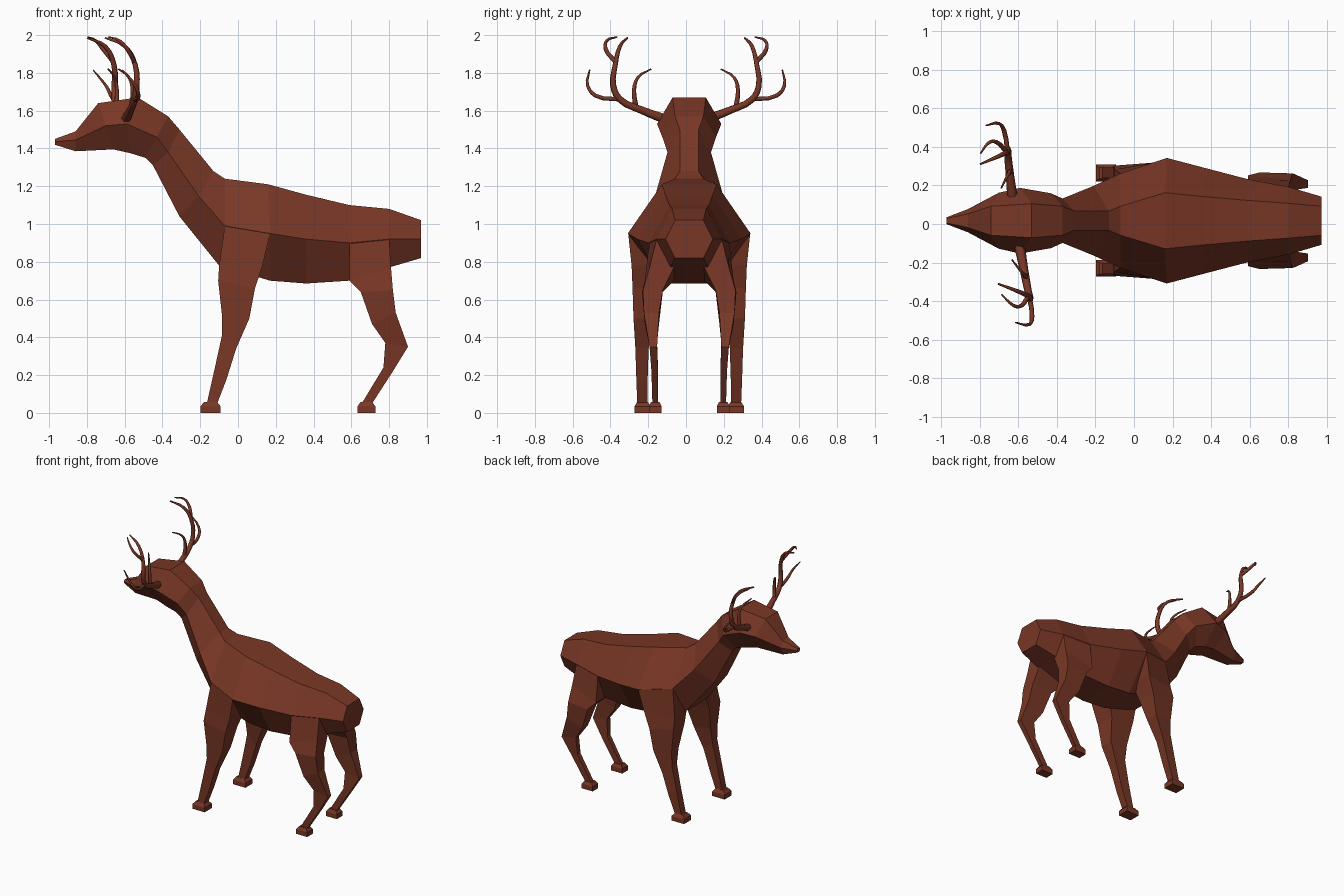
import bpy, bmesh

CY = 0.017  # centre line of the animal

coat = bpy.data.materials.new("rust brown")
coat.diffuse_color = (0.19, 0.038, 0.019, 1)


def loft(name, rings):
    """Skin a list of closed rings and cap both ends."""
    bm = bmesh.new()
    loops = [[bm.verts.new(p) for p in r] for r in rings]
    n = len(loops[0])
    for a, b in zip(loops, loops[1:]):
        for i in range(n):
            j = (i + 1) % n
            bm.faces.new((a[i], a[j], b[j], b[i]))
    bm.faces.new(loops[0][::-1])
    bm.faces.new(loops[-1])
    bmesh.ops.recalc_face_normals(bm, faces=bm.faces)
    me = bpy.data.meshes.new(name)
    bm.to_mesh(me)
    bm.free()
    me.materials.append(coat)
    ob = bpy.data.objects.new(name, me)
    bpy.context.collection.objects.link(ob)
    return ob


# Body, neck and head: (x, z, half width) for back, flank and underside
SECTIONS = [
    ((-0.97, 1.45, 0.012), (-0.97, 1.435, 0.018), (-0.97, 1.42, 0.012)),
    ((-0.86, 1.49, 0.035), (-0.86, 1.445, 0.06), (-0.86, 1.385, 0.035)),
    ((-0.74, 1.64, 0.075), (-0.70, 1.52, 0.145), (-0.66, 1.395, 0.06)),
    ((-0.53, 1.67, 0.088), (-0.59, 1.53, 0.17), (-0.57, 1.375, 0.075)),
    ((-0.37, 1.57, 0.075), (-0.43, 1.46, 0.142), (-0.49, 1.35, 0.07)),
    ((-0.31, 1.50, 0.05), (-0.37, 1.38, 0.115), (-0.45, 1.31, 0.06)),
    ((-0.13, 1.28, 0.05), (-0.21, 1.15, 0.18), (-0.31, 1.04, 0.08)),
    ((-0.07, 1.24, 0.075), (-0.07, 0.99, 0.245), (-0.10, 0.78, 0.13)),
    ((0.16, 1.21, 0.145), (0.17, 0.95, 0.325), (0.17, 0.70, 0.135)),
    ((0.36, 1.155, 0.125), (0.36, 0.92, 0.275), (0.36, 0.685, 0.135)),
    ((0.59, 1.10, 0.105), (0.59, 0.90, 0.215), (0.59, 0.70, 0.125)),
    ((0.80, 1.08, 0.09), (0.80, 0.92, 0.175), (0.80, 0.77, 0.10)),
    ((0.97, 1.02, 0.075), (0.97, 0.92, 0.125), (0.97, 0.82, 0.075)),
]
rings = []
for t, m, b in SECTIONS:
    rings.append([(x, CY + w, z) for x, z, w in (t, m, b)] +
                 [(x, CY - w, z) for x, z, w in (b, m, t)])
loft("body", rings)

# Legs: front edge (x, z), back edge (x, z), outer front, outer back, inner
FRONT = [
    ((-0.07, 0.99), (0.17, 0.95), 0.243, 0.323, 0.10),
    ((-0.10, 0.78), (0.13, 0.78), 0.265, 0.305, 0.12),
    ((-0.105, 0.70), (0.09, 0.66), 0.285, 0.30, 0.15),
    ((-0.085, 0.52), (0.06, 0.50), 0.28, 0.295, 0.195),
    ((-0.085, 0.41), (-0.01, 0.34), 0.275, 0.285, 0.215),
    ((-0.12, 0.25), (-0.06, 0.18), 0.275, 0.28, 0.22),
    ((-0.165, 0.05), (-0.11, 0.05), 0.275, 0.275, 0.22),
]
HIND = [
    ((0.59, 0.90), (0.80, 0.92), 0.212, 0.173, 0.05),
    ((0.59, 0.70), (0.81, 0.77), 0.235, 0.21, 0.08),
    ((0.65, 0.64), (0.82, 0.65), 0.25, 0.245, 0.14),
    ((0.71, 0.47), (0.835, 0.53), 0.235, 0.24, 0.16),
    ((0.78, 0.37), (0.90, 0.35), 0.21, 0.21, 0.17),
    ((0.77, 0.24), (0.82, 0.22), 0.20, 0.20, 0.165),
    ((0.655, 0.05), (0.71, 0.05), 0.195, 0.195, 0.165),
]
# Hooves: centre x, centre y, half length, half width
HOOVES = {"front": (-0.145, 0.247, 0.053, 0.043), "hind": (0.68, 0.18, 0.047, 0.034)}

for side, s in (("left", -1), ("right", 1)):
    for name, leg in (("front", FRONT), ("hind", HIND)):
        loft(f"{name}_leg_{side}", [
            [(f[0], CY + s * of, f[1]), (b[0], CY + s * ob, b[1]),
             (b[0], CY + s * inn, b[1]), (f[0], CY + s * inn, f[1])]
            for f, b, of, ob, inn in leg])
        cx, cy, hl, hw = HOOVES[name]
        loft(f"{name}_hoof_{side}", [
            [(cx + i * hl * k, CY + s * cy + j * hw * k, z)
             for i, j in ((-1, -1), (1, -1), (1, 1), (-1, 1))]
            for z, k in ((0, 1), (0.035, 1), (0.058, 0.65))])

# Antler branches: (x, y, z, radius)
BRANCHES = {
    "beam": [(-0.61, 0.11, 1.555, .028), (-0.605, 0.24, 1.605, .022), (-0.60, 0.35, 1.66, .019),
             (-0.595, 0.385, 1.73, .017), (-0.60, 0.375, 1.84, .014), (-0.65, 0.35, 1.94, .011),
             (-0.75, 0.31, 1.985, .005)],
    "fork": [(-0.605, 0.375, 1.86, .012), (-0.65, 0.425, 1.925, .011),
             (-0.69, 0.42, 1.97, .008), (-0.74, 0.365, 1.99, .004)],
    "outer_tine": [(-0.60, 0.35, 1.66, .013), (-0.60, 0.48, 1.68, .012),
                   (-0.62, 0.52, 1.73, .009), (-0.69, 0.51, 1.815, .004)],
    "inner_tine": [(-0.605, 0.265, 1.62, .014), (-0.60, 0.275, 1.71, .011),
                   (-0.615, 0.255, 1.775, .008), (-0.66, 0.185, 1.82, .004)],
}
for side, s in (("left", -1), ("right", 1)):
    cu = bpy.data.curves.new(f"antler_{side}", "CURVE")
    cu.dimensions = "3D"
    cu.bevel_depth = 1
    cu.bevel_resolution = 1
    cu.resolution_u = 3
    cu.use_fill_caps = True
    for pts in BRANCHES.values():
        sp = cu.splines.new("BEZIER")
        sp.bezier_points.add(len(pts) - 1)
        for p, (x, y, z, r) in zip(sp.bezier_points, pts):
            p.co = (x - 0.15 * s * y, s * y, z)  # head is turned slightly
            p.radius = r
            p.handle_left_type = p.handle_right_type = "AUTO"
    cu.materials.append(coat)
    bpy.context.collection.objects.link(bpy.data.objects.new(f"antler_{side}", cu))
